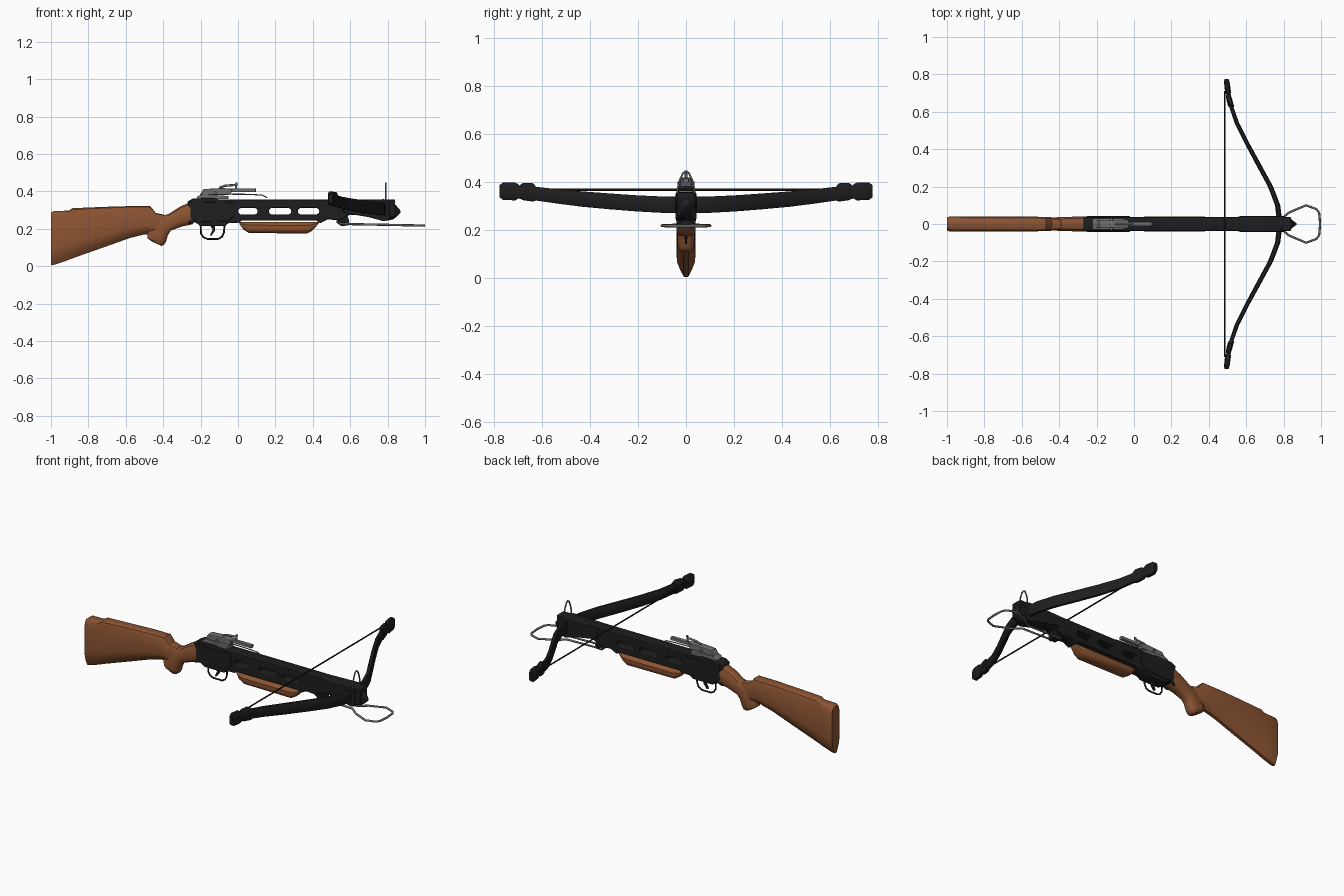
import bpy, bmesh, math
from mathutils import Vector

if "Cube" in bpy.data.objects:
    bpy.data.objects.remove(bpy.data.objects["Cube"])


def material(name, rgb):
    m = bpy.data.materials.new(name)
    m.diffuse_color = (*rgb, 1)
    m.use_nodes = True
    m.node_tree.nodes["Principled BSDF"].inputs["Base Color"].default_value = m.diffuse_color
    return m


WOOD = material("brown wood", (0.26, 0.088, 0.032))
BLACK = material("black metal", (0.013, 0.013, 0.014))
STEEL = material("grey steel", (0.16, 0.16, 0.16))


def finish(ob, mat, angle=35):
    ob.data.materials.clear()
    ob.data.materials.append(mat)
    bpy.ops.object.select_all(action='DESELECT')
    ob.select_set(True)
    bpy.context.view_layer.objects.active = ob
    if ob.type == 'CURVE':
        bpy.ops.object.convert(target='MESH')
        ob = bpy.context.object
    bpy.ops.object.shade_smooth_by_angle(angle=math.radians(angle))
    return ob


def loft(name, rings, mat, angle=35):
    """Skin closed rings of points and cap both ends."""
    bm = bmesh.new()
    vs = [[bm.verts.new(p) for p in r] for r in rings]
    n = len(vs[0])
    for a, b in zip(vs, vs[1:]):
        for i in range(n):
            bm.faces.new((a[i], a[(i + 1) % n], b[(i + 1) % n], b[i]))
    bm.faces.new(vs[0])
    bm.faces.new(vs[-1])
    bmesh.ops.recalc_face_normals(bm, faces=bm.faces)
    me = bpy.data.meshes.new(name)
    bm.to_mesh(me)
    bm.free()
    ob = bpy.data.objects.new(name, me)
    bpy.context.collection.objects.link(ob)
    return finish(ob, mat, angle)


KEEL = [(0, .25), (.09, .6), (.2, .92), (.32, 1), (.88, 1), (.97, .8), (1, .5)]
ROUND = [(0, .4), (.07, .72), (.22, .95), (.4, 1), (.7, 1), (.92, .75), (1, .4)]


def slab(name, stations, mat, shape=ROUND):
    """Stations: top x, top z, bottom x, bottom z, half width."""
    rings = []
    for xa, za, xb, zb, w in stations:
        half = [(xb + (xa - xb) * t, w * k, zb + (za - zb) * t) for t, k in shape]
        rings.append(half + [(x, -y, z) for x, y, z in reversed(half)])
    return loft(name, rings, mat)


def plate(name, outlines, half, mat, bevel=.006):
    """Side profile in x,z with optional holes, thickened along y."""
    cu = bpy.data.curves.new(name, 'CURVE')
    cu.dimensions, cu.fill_mode = '2D', 'BOTH'
    cu.extrude, cu.bevel_depth, cu.offset = half - bevel, bevel, -bevel
    cu.bevel_resolution = 1
    for pts in outlines:
        s = cu.splines.new('POLY')
        s.points.add(len(pts) - 1)
        for p, (x, z) in zip(s.points, pts):
            p.co = (x, z, 0, 1)
        s.use_cyclic_u = True
    ob = bpy.data.objects.new(name, cu)
    bpy.context.collection.objects.link(ob)
    ob.rotation_euler.x = math.pi / 2
    return finish(ob, mat)


def tube(name, pts, r, mat, cyclic=False):
    cu = bpy.data.curves.new(name, 'CURVE')
    cu.dimensions, cu.bevel_depth, cu.bevel_resolution = '3D', r, 2
    cu.use_fill_caps = True
    s = cu.splines.new('POLY')
    s.points.add(len(pts) - 1)
    for p, c in zip(s.points, pts):
        p.co = (*c, 1)
    s.use_cyclic_u = cyclic
    ob = bpy.data.objects.new(name, cu)
    bpy.context.collection.objects.link(ob)
    return finish(ob, mat, 60)


def box(x0, x1, z0, z1):
    return [(x0, z0), (x1, z0), (x1, z1), (x0, z1)]


def slot(x0, x1, z0, z1):
    r, zc = (z1 - z0) / 2, (z0 + z1) / 2
    ang = [math.radians(-90 + 30 * i) for i in range(7)]
    return ([(x1 - r + r * math.cos(a), zc + r * math.sin(a)) for a in ang] +
            [(x0 + r - r * math.cos(a), zc - r * math.sin(a)) for a in ang])


# Wooden butt, grip and fore-end
slab("butt_stock", [
    (-1, .285, -1, .005, .035), (-.985, .295, -.98, .008, .04),
    (-.905, .297, -.92, .028, .04), (-.885, .31, -.89, .04, .04),
    (-.72, .317, -.72, .1, .04), (-.58, .321, -.58, .15, .04),
    (-.47, .322, -.5, .17, .038), (-.44, .285, -.45, .17, .036),
    (-.39, .274, -.40, .17, .03)], WOOD, KEEL)
slab("grip", [
    (-.24, .35, -.24, .225, .04), (-.31, .318, -.3, .212, .04),
    (-.37, .28, -.36, .19, .037), (-.43, .26, -.375, .165, .036),
    (-.485, .185, -.385, .13, .036), (-.485, .15, -.395, .115, .034),
    (-.46, .132, -.41, .108, .025)], WOOD)
slab("fore_end", [
    (.005, .237, .01, .222, .024), (.02, .237, .03, .195, .034),
    (.06, .237, .06, .177, .04), (.37, .237, .37, .175, .04),
    (.40, .237, .395, .188, .036), (.435, .237, .43, .226, .024)], WOOD)

# Black receiver and slotted frame
frame = [(-.27, .345), (-.24, .362), (-.13, .365), (-.10, .356), (.84, .356),
         (.84, .26), (.78, .262), (.6, .275), (.54, .245), (.48, .25), (.44, .23),
         (.42, .243), (.02, .243), (0, .232), (-.05, .23), (-.07, .215),
         (-.2, .215), (-.23, .235), (-.265, .222), (-.255, .28)]
holes = [slot(a, b, .276, .311) for a, b in ((0, .105), (.165, .285), (.32, .435))]
plate("frame", [frame] + holes, .037, BLACK)
plate("receiver_shell", [[(-.255, .26), (-.22, .235), (-.05, .24), (-.02, .27),
                          (-.02, .34), (-.255, .345)]], .042, BLACK)
plate("bow_block", [[(.565, .285), (.7, .262), (.78, .24), (.81, .25), (.81, .345),
                     (.78, .358), (.565, .352)]], .043, BLACK)
slab("nose", [(.79, .353, .79, .242, .043), (.83, .345, .83, .25, .034),
              (.845, .325, .845, .262, .022), (.868, .298, .868, .284, .005)], BLACK)

# Curved limbs: y, x, z, height, half thickness
limb = [(0, .78, .305, .068, .014), (.1, .768, .306, .068, .014),
        (.2, .73, .311, .067, .014), (.31, .67, .319, .066, .014),
        (.43, .605, .329, .064, .013), (.54, .55, .341, .06, .012),
        (.65, .512, .355, .056, .011), (.77, .497, .362, .05, .01)]


def limb_ring(y, x, z, h, t):
    h /= 2
    prof = [(-1, -.75), (-.6, -1), (.6, -1), (1, -.75),
            (1, .75), (.6, 1), (-.6, 1), (-1, .75)]
    return [(x + a * t, y, z + b * h) for a, b in prof]


def mirrored(st):
    return [(-s[0], *s[1:]) for s in reversed(st) if s[0] > 0] + st


loft("bow_limbs", [limb_ring(*s) for s in mirrored(limb)], BLACK)
for side, tag in ((1, "left"), (-1, "right")):
    caps = {"tip": [(.695, .504, .361, .056, .013), (.71, .502, .361, .074, .016),
                    (.76, .496, .362, .074, .015), (.776, .495, .362, .05, .01)],
            "collar": [(.625, .521, .353, .064, .015), (.64, .516, .358, .078, .016),
                       (.68, .506, .36, .07, .015), (.692, .504, .36, .054, .012)]}
    for part, st in caps.items():
        loft(f"{tag}_limb_{part}", [limb_ring(s[0] * side, *s[1:]) for s in st], BLACK)
tube("bow_string", [(.486, -.71, .368), (.486, .71, .368)], .0042, BLACK)

# Trigger and guard
tube("trigger_guard", [(-.2, 0, .222), (-.198, 0, .175), (-.185, 0, .155), (-.165, 0, .146),
                       (-.105, 0, .146), (-.085, 0, .158), (-.075, 0, .18), (-.072, 0, .222)],
     .005, BLACK)
plate("trigger", [[(-.155, .225), (-.135, .195), (-.15, .165), (-.142, .163),
                   (-.122, .19), (-.125, .225)]], .007, BLACK, .001)

# Foot stirrup and its clamp
half = [(.55, .02), (.78, .022), (.83, .062), (.92, .1), (.975, .08), (.99, .06)]
loop = half + [(.995, 0)] + [(x, -y) for x, y in reversed(half)]
tube("foot_stirrup", [(x, y, .223 + (.7 - x) * .02) for x, y in loop], .006, STEEL, True)
plate("stirrup_clamp", [[(.525, .235), (.55, .215), (.59, .217), (.595, .24), (.58, .285),
                         (.54, .285)]], .02, BLACK, .003)
tube("clamp_pin", [(.565, -.04, .235), (.565, .04, .235)], .008, BLACK)

# Front sight hoop with bead
arch = [(.035, .345), (.034, .375), (.025, .41), (.012, .437), (0, .444)]
tube("front_sight_hoop", [(.79, -y, z) for y, z in arch] +
     [(.79, y, z) for y, z in reversed(arch[:-1])], .0042, STEEL)

# Rear sight assembly
plate("sight_base", [[(-.225, .358), (-.05, .358), (-.05, .375), (-.19, .385),
                      (-.215, .375)]], .03, STEEL, .003)
plate("sight_body", [[(-.205, .38), (-.04, .382), (-.03, .412), (-.08, .418),
                      (-.185, .412)]], .022, STEEL, .004)
plate("sight_arm", [box(-.06, .095, .397, .415)], .012, STEEL, .003)
tube("sight_screw", [(-.1, 0, .42), (-.07, 0, .43), (-.01, 0, .435)], .006, STEEL)
tube("sight_post", [(-.012, 0, .41), (-.008, 0, .448)], .006, STEEL)
tube("sight_cross_pin", [(-.12, -.035, .395), (-.12, .035, .395)], .007, STEEL)
tube("bolt_spring", [(-.04, 0, .385), (.06, 0, .384), (.13, 0, .38), (.155, 0, .366)],
     .003, STEEL)
